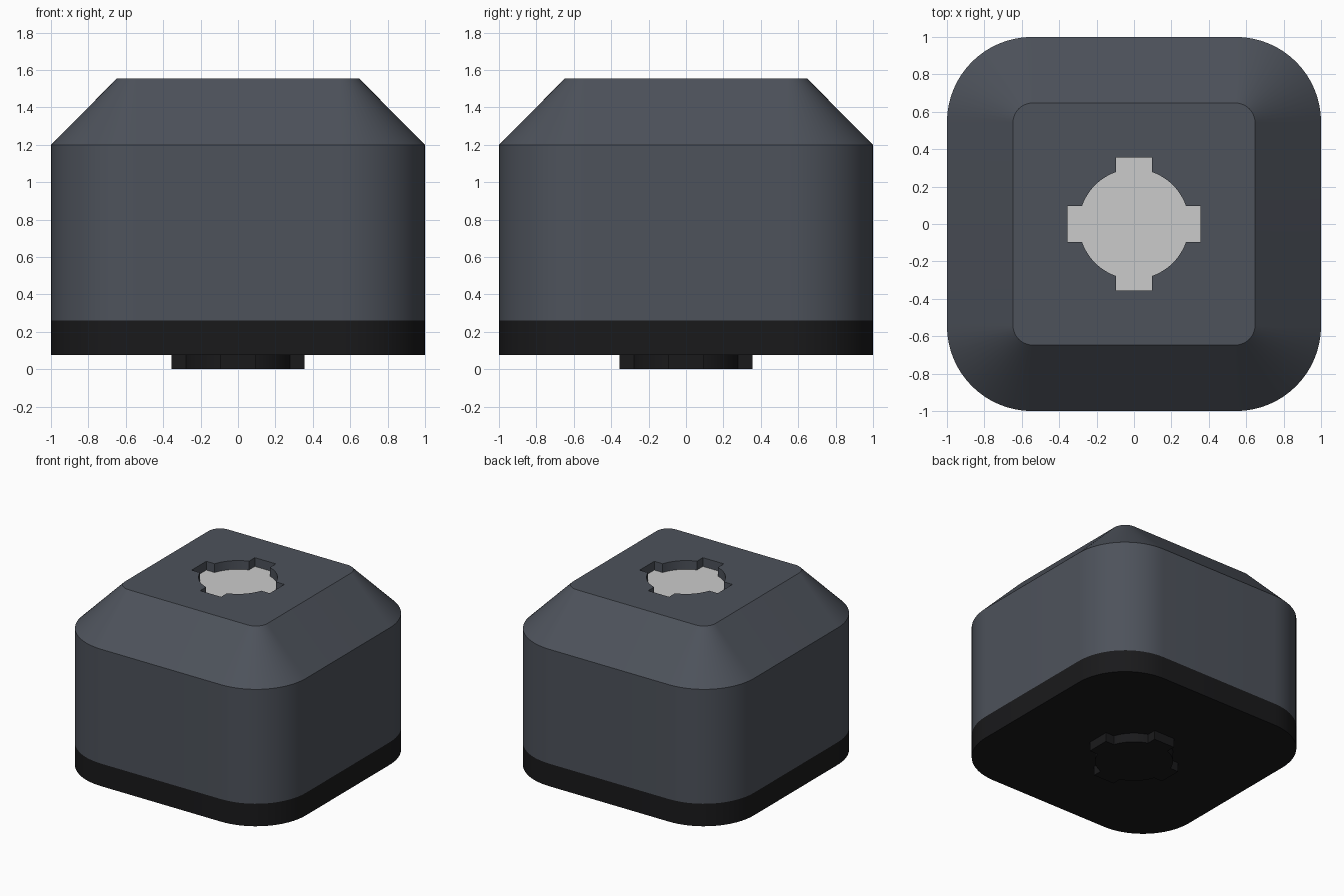
import bpy, bmesh, math

if "Cube" in bpy.data.objects:
    bpy.data.objects.remove(bpy.data.objects["Cube"])

SEG = 16          # segments per rounded corner
KEY_R = 0.294     # round part of the locking key
KEY_ARM = 0.355   # reach of the four key tabs
KEY_W = 0.095     # half width of a tab
TOP, FLOOR = 1.555, 1.48


def material(name, rgb):
    m = bpy.data.materials.new(name)
    m.diffuse_color = (*rgb, 1)
    m.use_nodes = True
    m.node_tree.nodes["Principled BSDF"].inputs["Base Color"].default_value = m.diffuse_color
    return m


def rounded_square(half, r):
    pts = []
    for q in range(4):
        a0 = q * math.pi / 2
        cx = (half - r) * (1 if q in (0, 3) else -1)
        cy = (half - r) * (1 if q in (0, 1) else -1)
        for i in range(SEG + 1):
            a = a0 + i / SEG * math.pi / 2
            pts.append((cx + r * math.cos(a), cy + r * math.sin(a)))
    return pts


def key_outline():
    # disc with a square tab on each of the four sides
    pts = []
    start = math.asin(KEY_W / KEY_R)
    for q in range(4):
        c, s = round(math.cos(q * math.pi / 2)), round(math.sin(q * math.pi / 2))
        local = [(KEY_ARM, -KEY_W), (KEY_ARM, KEY_W)]
        for i in range(13):
            a = start + (math.pi / 2 - 2 * start) * i / 12
            local.append((KEY_R * math.cos(a), KEY_R * math.sin(a)))
        pts += [(x * c - y * s, x * s + y * c) for x, y in local]
    return pts


def add_ring(bm, pts, z):
    return [bm.verts.new((x, y, z)) for x, y in pts]


def bridge(bm, a, b):
    n = len(a)
    for i in range(n):
        j = (i + 1) % n
        bm.faces.new((a[i], a[j], b[j], b[i]))


def ring_edges(bm, ring):
    return [bm.edges.get((v, ring[i - 1])) for i, v in enumerate(ring)]


def finish(bm, name, mat=None):
    bmesh.ops.recalc_face_normals(bm, faces=bm.faces)
    me = bpy.data.meshes.new(name)
    bm.to_mesh(me)
    bm.free()
    ob = bpy.data.objects.new(name, me)
    bpy.context.collection.objects.link(ob)
    if mat:
        me.materials.append(mat)
    bpy.ops.object.select_all(action='DESELECT')
    ob.select_set(True)
    bpy.context.view_layer.objects.active = ob
    bpy.ops.object.shade_smooth_by_angle(angle=math.radians(25))
    return ob


slate = material("slate", (0.075, 0.085, 0.105))
black = material("black", (0.01, 0.01, 0.011))
outer = rounded_square(1.0, 0.455)
key = key_outline()

# body: straight walls, chamfered shoulder, keyed opening in the top
bm = bmesh.new()
low = add_ring(bm, outer, 0.26)
shoulder = add_ring(bm, outer, 1.2)
rim = add_ring(bm, rounded_square(0.647, 0.105), TOP)
bridge(bm, low, shoulder)
bridge(bm, shoulder, rim)
bm.faces.new(low[::-1])
socket_rim = add_ring(bm, key, TOP)
socket_low = add_ring(bm, key, FLOOR)
bridge(bm, socket_rim, socket_low)
bm.faces.new(socket_low)
bmesh.ops.triangle_fill(bm, use_beauty=True, normal=(0, 0, 1),
                        edges=ring_edges(bm, rim) + ring_edges(bm, socket_rim))
finish(bm, "body", slate)

# pale floor of the socket
bm = bmesh.new()
bm.faces.new(add_ring(bm, key, FLOOR + 0.003))
finish(bm, "socket_floor")

# black base band and the matching key plug beneath it
for name, pts, z0, z1 in (("base", outer, 0.075, 0.26),
                          ("key_plug", key, 0.0, 0.075)):
    bm = bmesh.new()
    a, b = add_ring(bm, pts, z0), add_ring(bm, pts, z1)
    bridge(bm, a, b)
    bm.faces.new(a[::-1])
    bm.faces.new(b)
    finish(bm, name, black)
